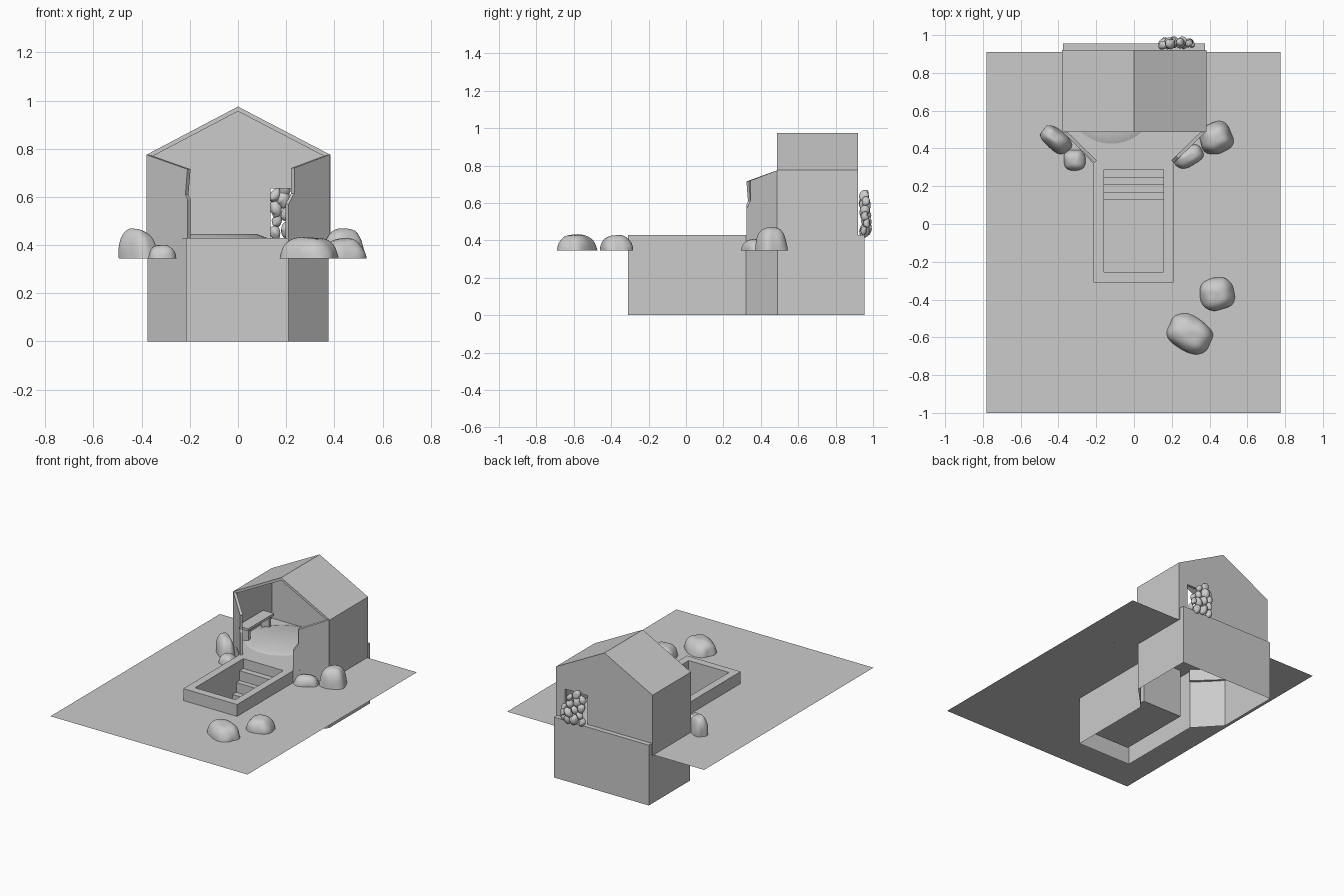
import bpy, bmesh, math, random
from mathutils import Vector, Matrix, noise

if "Cube" in bpy.data.objects:
    bpy.data.objects.remove(bpy.data.objects["Cube"])
random.seed(4)
GROUND, FLOOR, BASIN = 0.345, 0.43, 0.08


def finish(name, bm, smooth=False, recalc=True):
    if recalc:
        bmesh.ops.recalc_face_normals(bm, faces=bm.faces)
    me = bpy.data.meshes.new(name)
    bm.to_mesh(me)
    bm.free()
    ob = bpy.data.objects.new(name, me)
    bpy.context.collection.objects.link(ob)
    if smooth:
        bpy.ops.object.select_all(action='DESELECT')
        ob.select_set(True)
        bpy.context.view_layer.objects.active = ob
        bpy.ops.object.shade_smooth_by_angle(angle=math.radians(40))
    return ob


def prism(name, pts, vec):
    """Closed outline pushed along a vector."""
    bm = bmesh.new()
    f = bm.faces.new([bm.verts.new(p) for p in pts])
    r = bmesh.ops.extrude_face_region(bm, geom=[f], use_keep_orig=True)
    vs = [v for v in r['geom'] if isinstance(v, bmesh.types.BMVert)]
    bmesh.ops.translate(bm, verts=vs, vec=vec)
    return finish(name, bm)


def box(name, x0, x1, y0, y1, z0, z1):
    return prism(name, [(x0, y0, z0), (x1, y0, z0), (x1, y1, z0), (x0, y1, z0)], (0, 0, z1 - z0))


# Footprint of the foundation, running round from back left to back right
foot = [(-.375, .49), (-.215, .32), (-.215, -.31), (.21, -.31), (.21, .32), (.375, .49)]

# Ground sheet, notched around the foundation
bm = bmesh.new()
outline = [(-.78, .91), (-.78, -1), (.775, -1), (.775, .91), (.375, .91)] + foot[::-1] + [(-.375, .91)]
bm.faces.new([bm.verts.new((x, y, GROUND)) for x, y in outline])
finish("ground", bm, recalc=False)

# Hollow foundation, open below, with a sunken basin
bm = bmesh.new()


def ring(pts, z):
    vs = [bm.verts.new((x, y, z)) for x, y in pts]
    return vs, [bm.edges.new((vs[i], vs[i - 1])) for i in range(len(vs))]


def skirt(a, b):
    for i in range(len(a)):
        bm.faces.new((a[i - 1], a[i], b[i], b[i - 1]))


plan = [(-.375, .955)] + foot + [(.375, .955)]
hole = [(-.16, -.255), (.157, -.255), (.157, .288), (-.16, .288)]
top, top_e = ring(plan, FLOOR)
low, _ = ring(plan, 0)
rim, rim_e = ring(hole, FLOOR)
pit, _ = ring(hole, BASIN)
bmesh.ops.triangle_fill(bm, edges=top_e + rim_e, use_beauty=True)
skirt(low, top)
skirt(rim, pit)
bm.faces.new(pit)
finish("foundation", bm)

# Steps into the basin
ys = [.288, .246, .209, .167, .13]
prof = [(ys[0], BASIN)]
for i in range(4):
    z = FLOOR - (i + 1) * (FLOOR - BASIN) / 5
    prof += [(ys[i], z), (ys[i + 1], z)]
prof.append((ys[4], BASIN))
prism("basin_steps", [(-.16, y, z) for y, z in prof], (.317, 0, 0))

# House shell: walls and roof as one band, then the back wall with its doorway
gable = [(-.38, GROUND), (-.38, .775), (0, .975), (.383, .775), (.383, GROUND)]
inner = [(-.362, GROUND), (-.362, .765), (0, .955), (.365, .765), (.365, GROUND)]
prism("walls_and_roof", [(x, .487, z) for x, z in gable + inner[::-1]], (0, .433, 0))
door = [(.31, GROUND), (.31, .635), (.135, .635), (.135, GROUND)]
prism("back_wall", [(x, .902, z) for x, z in gable + door], (0, .018, 0))

# Angled front wings
wings = {
    "left_wing": (-1, [(0, GROUND), (1, GROUND), (1, .59), (.95, .61), (1, .715), (0, .775)]),
    "right_wing": (1, [(0, GROUND), (1, GROUND), (1, .57), (.86, .615), (.86, .72), (0, .775)]),
}
for name, (s, prof) in wings.items():
    prism(name, [(s * (.38 - .17 * t), .488 - .165 * t, z) for t, z in prof],
          (-s * .013, .013, 0))

# Rounded raised floor
bm = bmesh.new()
bmesh.ops.create_cone(bm, cap_ends=True, segments=40, radius1=.24, radius2=.2, depth=.015,
                      matrix=Matrix.Translation((-.12, .665, FLOOR + .0075)))
finish("raised_floor", bm, True)

# Bench along the left wall
box("bench_seat", -.355, -.27, .5, .79, .515, .532)
for i, y in enumerate((.52, .75)):
    box(f"bench_leg_{i}", -.345, -.28, y, y + .02, FLOOR, .515)


# Boulders: lumpy domes open where they meet the ground
def boulder(name, x, y, rx, ry, h, turn, lean=0):
    bm = bmesh.new()
    bmesh.ops.create_icosphere(bm, subdivisions=4, radius=1)
    g = list(bm.verts) + list(bm.edges) + list(bm.faces)
    bmesh.ops.bisect_plane(bm, geom=g, plane_co=(0, 0, 0), plane_no=(0, 0, -1), clear_outer=True)
    seed = Vector((x * 9, y * 9, h * 9))
    for v in bm.verts:
        c = v.co
        k = sum(abs(a) ** 2.7 for a in c) ** (-1 / 2.7)
        k *= 1 + .07 * noise.noise(c * 1.6 + seed)
        z = max(c.z * k, 0)
        v.co = (c.x * k * rx * (1 - .12 * z) + lean * z, c.y * k * ry * (1 - .12 * z), z * h)
    bmesh.ops.transform(bm, verts=bm.verts,
                        matrix=Matrix.Translation((x, y, GROUND)) @ Matrix.Rotation(math.radians(turn), 4, 'Z'))
    finish(name, bm, True)


for i, r in enumerate([(-.412, .445, .088, .055, .125, -38, -.02), (-.315, .337, .057, .055, .055, 0),
                       (.435, .455, .087, .084, .122, 15), (.29, .357, .08, .05, .06, 28),
                       (.44, -.37, .09, .086, .082, 10), (.295, -.582, .12, .092, .088, -30)]):
    boulder(f"boulder_{i}", *r)

# Lumpy growth stacked around the doorway at the back
bm = bmesh.new()
for x, size, zs in ((.165, .026, (.45, .5, .55, .605)), (.2, .028, (.46, .53, .59, .635)),
                    (.25, .024, (.45, .5, .56, .61)), (.3, .02, (.45, .49, .53))):
    for z in zs:
        s = size * random.uniform(.85, 1.15)
        m = Matrix.Translation((x + random.uniform(-.015, .015), .953 + random.uniform(-.012, .014), z)) \
            @ Matrix.Rotation(random.uniform(-.5, .5), 4, 'Y') @ Matrix.Diagonal((.9, 1, 1.25, 1))
        r = bmesh.ops.create_icosphere(bm, subdivisions=3, radius=s, matrix=m)
        for v in r['verts']:
            v.co += Vector((1, 1, 1)) * .006 * noise.noise(v.co * 40)
finish("doorway_growth", bm, True)
